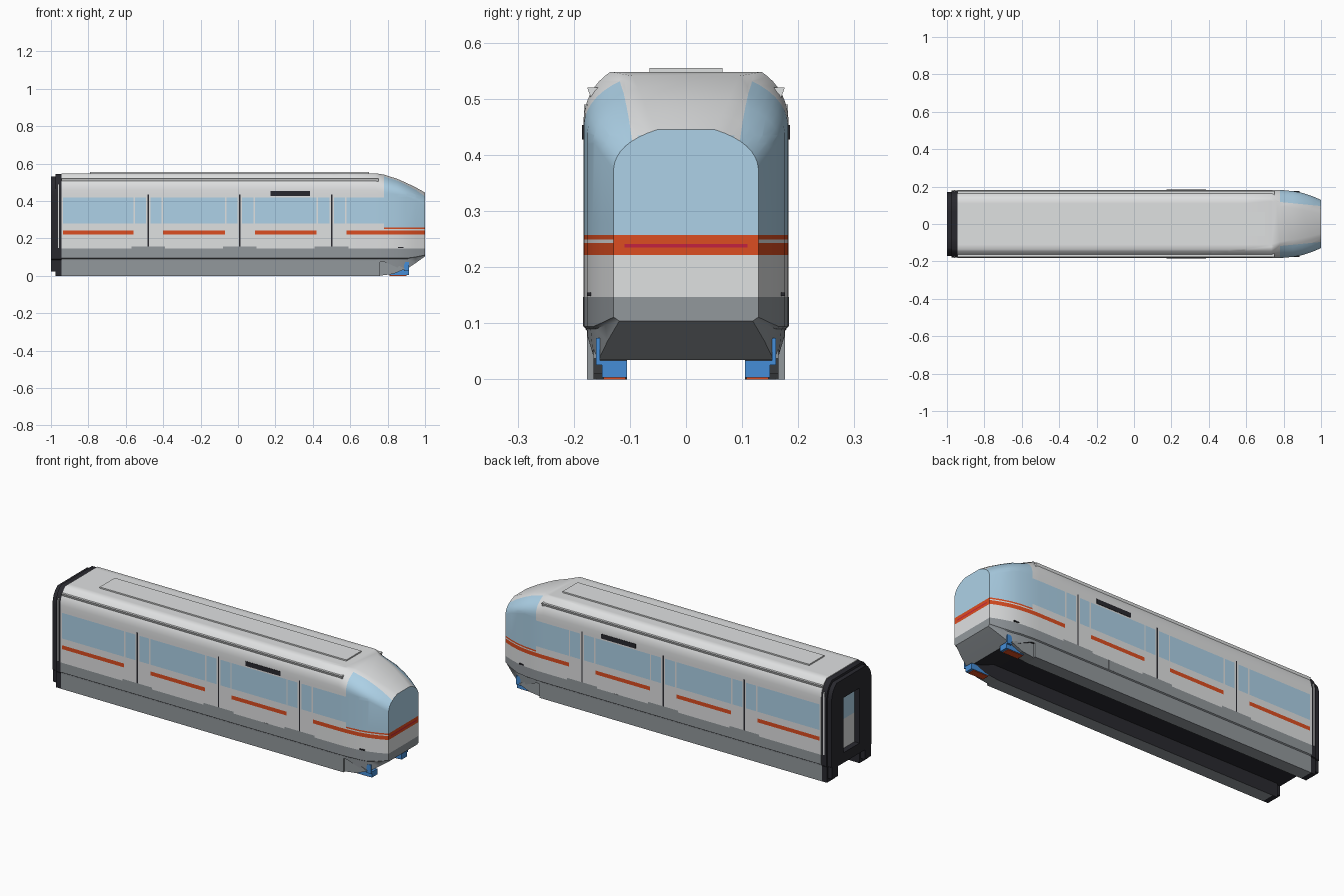
import bpy, bmesh
from mathutils import Vector

if "Cube" in bpy.data.objects:
    bpy.data.objects.remove(bpy.data.objects["Cube"])

COLOURS = {
    "white": (0.74, 0.75, 0.755), "glass_blue": (0.42, 0.64, 0.80), "grey": (0.29, 0.315, 0.335),
    "orange": (0.72, 0.075, 0.015), "crimson": (0.55, 0.015, 0.05),
    "dark": (0.022, 0.022, 0.028), "coupler_blue": (0.06, 0.27, 0.68)}
NAMES = list(COLOURS)
MATS = []
for n, c in COLOURS.items():
    m = bpy.data.materials.new(n)
    m.diffuse_color = (*c, 1)
    m.use_nodes = True
    m.node_tree.nodes["Principled BSDF"].inputs["Base Color"].default_value = m.diffuse_color
    MATS.append(m)
DOORS = (-0.48, 0.01, 0.50)


def finish(name, bm, rule, mirror=False, smooth=False):
    """Turn a bmesh into an object; rule is a colour name or (centre, normal) -> name."""
    bmesh.ops.recalc_face_normals(bm, faces=bm.faces[:])
    bm.normal_update()
    me = bpy.data.meshes.new(name)
    if isinstance(rule, str):
        me.materials.append(bpy.data.materials[rule])
    else:
        for m in MATS:
            me.materials.append(m)
        for f in bm.faces:
            f.material_index = NAMES.index(rule(f.calc_center_median(), f.normal))
    bm.to_mesh(me)
    bm.free()
    ob = bpy.data.objects.new(name, me)
    bpy.context.collection.objects.link(ob)
    if mirror:
        mod = ob.modifiers.new("mirror", "MIRROR")
        mod.use_axis = (False, True, False)
        mod.use_mirror_merge = False
    if smooth:
        bpy.ops.object.select_all(action='DESELECT')
        ob.select_set(True)
        bpy.context.view_layer.objects.active = ob
        bpy.ops.object.shade_smooth_by_angle(angle=0.7)
    return ob


def loft(rings):
    """Closed skin through rings of 3D points, capped at both ends."""
    bm = bmesh.new()
    vs = [[bm.verts.new(p) for p in r] for r in rings]
    n = len(vs[0])
    for a, b in zip(vs, vs[1:]):
        for i in range(n):
            j = (i + 1) % n
            bm.faces.new((a[i], a[j], b[j], b[i]))
    bm.faces.new(vs[0])
    bm.faces.new(vs[-1])
    return bm


def box(name, x, y, z, mat, mirror=True):
    rings = [[(u, y[0], z[0]), (u, y[1], z[0]), (u, y[1], z[1]), (u, y[0], z[1])] for u in x]
    return finish(name, loft(rings), mat, mirror)


def section(x, w, zb, zk, zsh, wf, zt):
    """Carriage cross-section: skirt step, upright side, curved shoulder, flat roof."""
    half = [(w - (0.010 if x > 0.8 else 0.007), zb), (w - 0.006, zk), (w, zk + 0.004), (w, zsh)]
    cy, cz = w - 0.003, zsh + 0.66 * (zt - zsh)
    for i in range(1, 9):
        t = i / 8
        half.append(((1 - t) ** 2 * w + 2 * t * (1 - t) * cy + t * t * wf,
                     (1 - t) ** 2 * zsh + 2 * t * (1 - t) * cz + t * t * zt))
    return [(x, y, z) for y, z in half] + [(x, -y, z) for y, z in reversed(half)]


def cut_plane(bm, co, no):
    bmesh.ops.bisect_plane(bm, geom=bm.verts[:] + bm.edges[:] + bm.faces[:],
                           dist=1e-5, plane_co=co, plane_no=no)


def cut(bm, axis, values):
    for v in values:
        co, no = Vector(), Vector()
        co[axis], no[axis] = v, 1
        cut_plane(bm, co, no)


def roof_edge(x):
    """Half-width of the white strip between the nose windows."""
    return 0.118 - (x - 0.78) * 0.1


# Body shell with tapered nose, cut along the paint and window lines
body = loft([section(*s) for s in (
    (-0.945, 0.183, 0.075, 0.090, 0.460, 0.135, 0.548),
    (0.735, 0.183, 0.075, 0.090, 0.460, 0.135, 0.548),
    (0.780, 0.182, 0.075, 0.090, 0.452, 0.095, 0.541),
    (0.850, 0.176, 0.045, 0.090, 0.440, 0.085, 0.519),
    (0.900, 0.166, 0.035, 0.090, 0.425, 0.076, 0.497),
    (0.950, 0.150, 0.068, 0.097, 0.402, 0.065, 0.473),
    (1.000, 0.129, 0.104, 0.107, 0.375, 0.052, 0.445))])
cut(body, 2, (0.147, 0.157, 0.222, 0.235, 0.241, 0.243, 0.249, 0.257, 0.28, 0.42, 0.435))
cut(body, 1, (-0.11, 0.11))
cut(body, 0, [-0.935, 0.78] + [d + s * o for d in DOORS for s in (-1, 1)
                               for o in (0.004, 0.012, 0.072, 0.08, 0.09)])
for s in (-1, 1):
    cut_plane(body, (0.78, s * 0.118, 0), (0.1, s, 0))


def body_colour(c, n):
    dd = min(abs(c.x - d) for d in DOORS)
    if n.z < -0.8 and c.z < 0.08 and c.x < 0.9:
        return "dark"
    if c.z < 0.147 or (c.z < 0.157 and dd < 0.09):
        return "grey"
    if c.x > 0.995:                                   # flat front
        if c.z > 0.257:
            return "glass_blue"
        if 0.235 < c.z < 0.241 and abs(c.y) < 0.11:
            return "crimson"
        return "orange" if c.z > 0.222 else "white"
    if c.x > 0.78:                                    # nose
        if c.z > 0.257:
            return "white" if abs(c.y) < roof_edge(c.x) else "glass_blue"
        return "orange" if 0.222 < c.z < 0.243 or c.z > 0.249 else "white"
    if c.x < -0.935:
        return "white"
    if dd < 0.004 and 0.157 < c.z < 0.435:            # gap between door leaves
        return "dark"
    if 0.28 < c.z < 0.42 and (dd > 0.08 or 0.012 < dd < 0.072):
        return "glass_blue"
    if 0.222 < c.z < 0.243 and dd > 0.08:
        return "orange"
    return "white"


finish("body_shell", body, body_colour, smooth=True)

# Rear gangway collar with a recessed end door
end = loft([section(*s) for s in (
    (-1.000, 0.172, 0.075, 0.085, 0.450, 0.128, 0.532),
    (-0.976, 0.172, 0.075, 0.085, 0.450, 0.128, 0.532),
    (-0.975, 0.179, 0.075, 0.085, 0.458, 0.134, 0.544),
    (-0.944, 0.179, 0.075, 0.085, 0.458, 0.134, 0.544))])
cut(end, 1, (-0.068, 0.068))
cut(end, 2, (0.13, 0.29, 0.43))


def in_door(c):
    return abs(c.y) < 0.06 and 0.13 < c.z < 0.43


door = [f for f in end.faces if f.calc_center_median().x < -0.999 and in_door(f.calc_center_median())]
new = bmesh.ops.extrude_face_region(end, geom=door)["geom"]
bmesh.ops.delete(end, geom=[f for f in door if f.is_valid], context='FACES_ONLY')
bmesh.ops.translate(end, vec=(0.03, 0, 0), verts=[v for v in new if isinstance(v, bmesh.types.BMVert)])


def end_colour(c, n):
    if -0.975 < c.x < -0.96 and abs(n.x) > 0.9 and in_door(c):
        return "glass_blue" if c.z > 0.29 else "white"
    return "dark"


finish("gangway_end", end, end_colour, smooth=True)
box("end_foot", (-0.975, -0.945), (0.105, 0.176), (0, 0.085), "dark")
box("end_foot_outer", (-1.0, -0.975), (0.115, 0.168), (0.022, 0.085), "dark")
box("end_bar", (-0.963, -0.956), (0.17, 0.182), (0.15, 0.49), "white")

# Side skirts with sloping front, dark on the inside
side = ((-0.945, 0), (0.75, 0), (0.83, 0.010), (0.895, 0.037), (0.80, 0.085), (-0.945, 0.085))
skirt = loft([[(x, y, z) for x, z in side] for y in (0.105, 0.165)])
finish("skirt_core", skirt, lambda c, n: "dark" if n.y < -0.9 else "grey", mirror=True)
box("skirt_panel", (-0.945, 0.76), (0.16, 0.1765), (0.0, 0.089), "grey")

# Roof panel and gutter rails
box("roof_panel", (-0.79, 0.70), (-0.065, 0.065), (0.545, 0.555), "white", mirror=False)
rail = ((0.150, 0.520), (0.176, 0.520), (0.168, 0.498))
finish("gutter_rail", loft([[(x, y, z) for y, z in rail] for x in (-0.945, 0.75)]), "white", mirror=True)

# Side details: display strip, hatch, marker lamp
box("display_strip", (0.175, 0.385), (0.178, 0.185), (0.428, 0.453), "dark")
box("side_hatch", (0.28, 0.31), (0.178, 0.184), (0.095, 0.147), "grey")
box("marker_lamp", (0.855, 0.885), (0.165, 0.176), (0.149, 0.155), "dark")

# Front steps
box("front_step", (0.81, 0.915), (0.105, 0.150), (0.003, 0.034), "coupler_blue")
box("step_upright", (0.888, 0.915), (0.153, 0.160), (0.034, 0.074), "coupler_blue")
box("step_bracket", (0.888, 0.915), (0.145, 0.160), (0.026, 0.034), "coupler_blue")
box("step_base", (0.81, 0.90), (0.108, 0.147), (0.0, 0.003), "orange")
